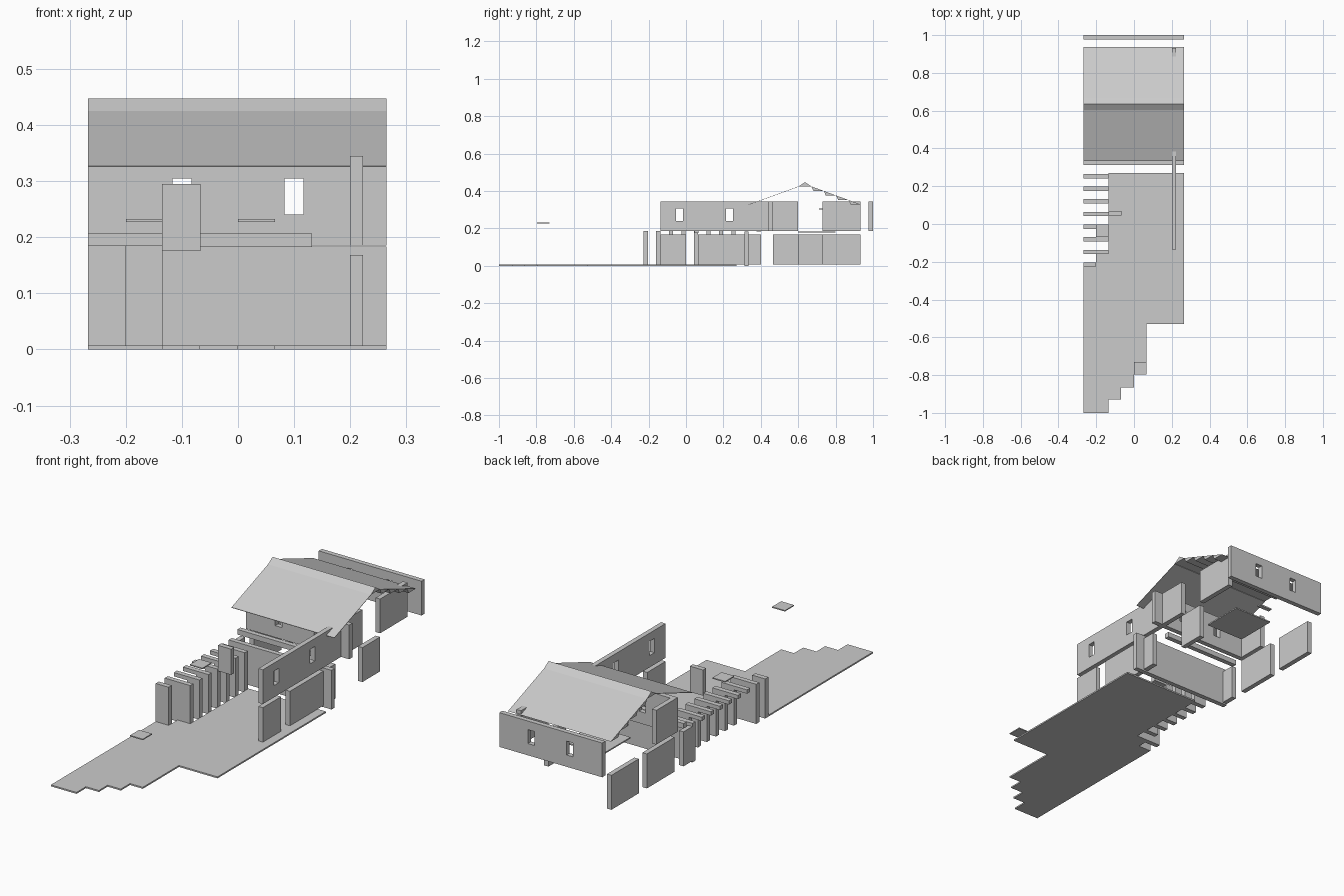
import bpy, bmesh

if "Cube" in bpy.data.objects:
    bpy.data.objects.remove(bpy.data.objects["Cube"])

XL, XR = -0.267, 0.265      # overall width
G = 0.007                   # slab thickness
U0, U1 = 0.185, 0.345       # upper storey wall heights
L1 = 0.168                  # lower storey wall top


def mesh_object(name, bm):
    bmesh.ops.recalc_face_normals(bm, faces=bm.faces[:])
    me = bpy.data.meshes.new(name)
    bm.to_mesh(me)
    bm.free()
    ob = bpy.data.objects.new(name, me)
    bpy.context.collection.objects.link(ob)
    return ob


def extrude(name, points, offset):
    """Closed profile swept along an offset vector."""
    bm = bmesh.new()
    face = bm.faces.new([bm.verts.new(p) for p in points])
    res = bmesh.ops.extrude_face_region(bm, geom=[face])
    verts = [v for v in res["geom"] if isinstance(v, bmesh.types.BMVert)]
    bmesh.ops.translate(bm, vec=offset, verts=verts)
    return mesh_object(name, bm)


def box(name, x0, x1, y0, y1, z0, z1):
    return extrude(name, [(x0, y0, z0), (x1, y0, z0), (x1, y1, z0), (x0, y1, z0)],
                   (0, 0, z1 - z0))


def cut_windows(wall, holes):
    for h in holes:
        cutter = box("window_cutter", *h)
        cutter.hide_render = True
        mod = wall.modifiers.new("window", 'BOOLEAN')
        mod.object = cutter
        mod.operation = 'DIFFERENCE'
        mod.solver = 'EXACT'
        bpy.context.view_layer.objects.active = wall
        bpy.ops.object.modifier_apply(modifier=mod.name)
        bpy.data.objects.remove(cutter)


# Stepped ground slab
outline = [(XL, -1), (-0.135, -1), (-0.135, -0.93), (-0.068, -0.93), (-0.068, -0.865),
           (0, -0.865), (0, -0.797), (0.066, -0.797), (0.066, -0.53), (XR, -0.53),
           (XR, 0.27), (-0.135, 0.27), (-0.135, -0.137), (-0.2, -0.137),
           (-0.2, -0.205), (XL, -0.205)]
extrude("ground_slab", [(x, y, 0) for x, y in outline], (0, 0, G))

# Posts and short beams along the left side
box("front_post", XL, -0.2, -0.226, -0.203, 0, U0)
box("wide_post", XL, -0.135, -0.16, -0.137, 0, U0)
for k in range(6):
    y = -0.092 + 0.0668 * k
    box("post", -0.2, -0.135, y, y + 0.023, 0, U0)
    box("beam", XL, -0.2, y, y + 0.023, 0.167, U0)
box("hanging_panel", -0.135, -0.067, 0.045, 0.068, 0.175, 0.295)

# Floating plates
box("front_plate", 0, 0.066, -0.797, -0.73, 0.227, 0.232)
box("side_plate", -0.2, -0.135, -0.07, -0.003, 0.227, 0.232)

# Lower storey walls
box("lower_front_wall", XL, XR, 0.312, 0.335, 0, 0.183)
for y0, y1 in [(-0.135, 0), (0.065, 0.312), (0.335, 0.4), (0.6, 0.73)]:
    box("lower_right_wall", 0.2, 0.223, y0, y1, G, L1)
for y0, y1 in [(0.335, 0.4), (0.465, 0.67), (0.73, 0.932)]:
    box("lower_left_wall", XL, XL + 0.023, y0, y1, G, L1)
box("sill_beam", XL, 0.132, 0.377, 0.4, 0.183, 0.207)
box("inner_floor", -0.133, 0.067, 0.6, 0.8, 0.178, 0.184)
box("inner_bar", -0.2, -0.133, 0.71, 0.73, 0.3, 0.307)

# Upper storey walls with windows
for name, y0, y1 in [("upper_front_wall", 0.442, 0.465), ("upper_back_wall", 0.977, 1.0)]:
    wall = box(name, XL, XR, y0, y1, U0, U1)
    cut_windows(wall, [(x - 0.017, x + 0.017, y0 - 0.1, y1 + 0.1, 0.24, 0.305)
                       for x in (-0.1, 0.1)])
wall = box("upper_right_wall_front", 0.2, 0.223, -0.135, 0.6, U0, U1)
cut_windows(wall, [(0.1, 0.3, y - 0.018, y + 0.018, 0.24, 0.307)
                   for y in (-0.035, 0.232)])
box("upper_right_wall_back", 0.2, 0.223, 0.73, 0.932, U0, U1)
box("upper_left_wall", XL, XL + 0.023, 0.465, 0.6, U0, U1)

# Roof: ridge prism, thin front slope, back slope of stacked wedges
span = (XR - XL, 0, 0)
extrude("roof_ridge", [(XL, 0.603, 0.425), (XL, 0.669, 0.425), (XL, 0.636, 0.447)], span)
extrude("roof_front_slope", [(XL, 0.333, 0.327), (XL, 0.603, 0.425),
                             (XL, 0.603, 0.423), (XL, 0.333, 0.325)], span)
for k in range(4):
    y, z = 0.669 + 0.0667 * k, 0.425 - 0.0245 * k
    extrude("roof_back_wedge", [(XL, y, z), (XL, y + 0.0667, z - 0.0245),
                                (XL, y + 0.012, z - 0.0245)], span)
